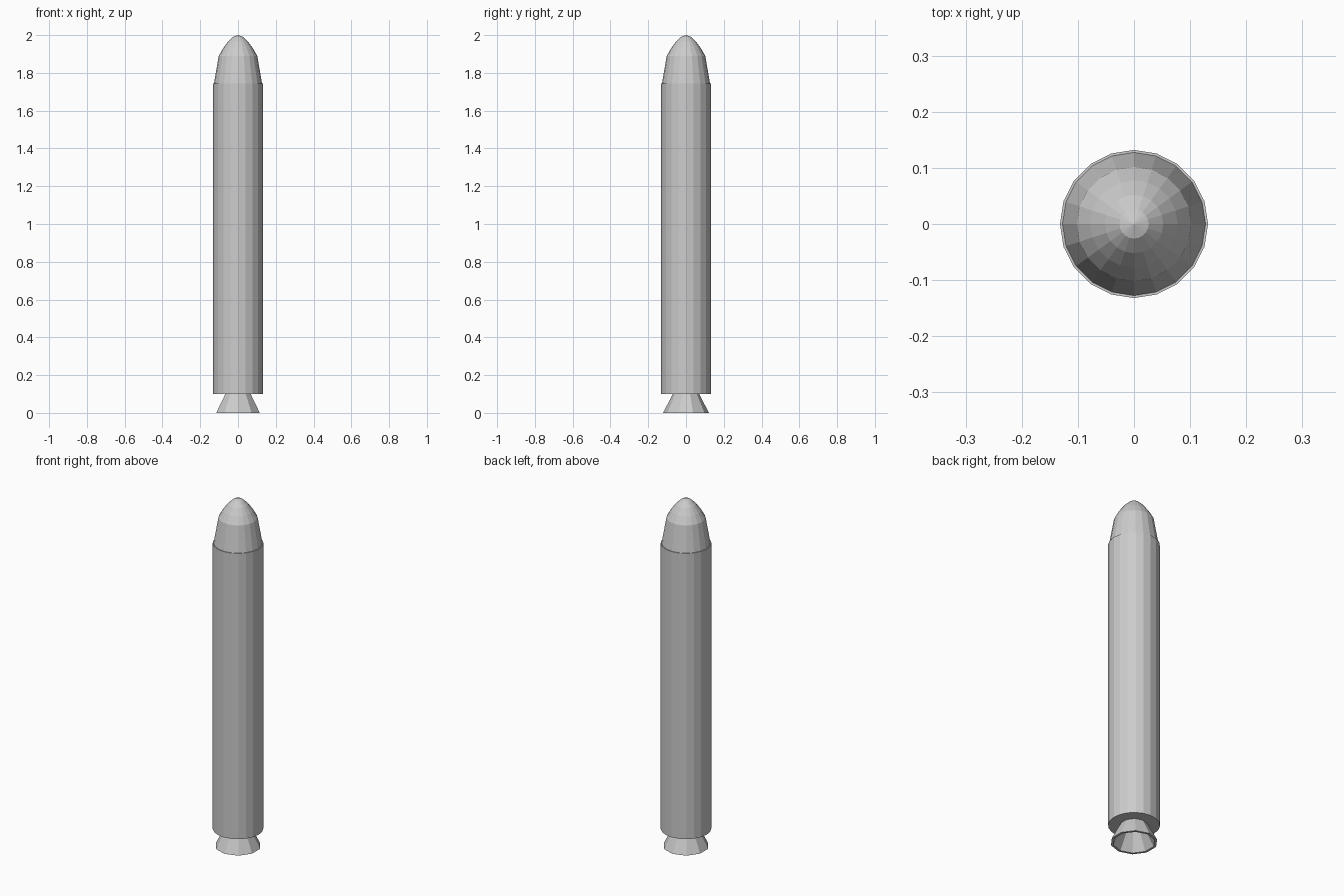
import bpy, bmesh, math

if "Cube" in bpy.data.objects:
    bpy.data.objects.remove(bpy.data.objects["Cube"])


def lathe(name, profile, sides, start=0.0, closed=False):
    """Spin an (r, z) profile around z; r = 0 makes a pole."""
    bm = bmesh.new()
    rings = []
    for r, z in profile:
        if r == 0:
            rings.append([bm.verts.new((0, 0, z))] * sides)
        else:
            angles = [start + 2 * math.pi * i / sides for i in range(sides)]
            rings.append([bm.verts.new((r * math.cos(a), r * math.sin(a), z)) for a in angles])
    pairs = list(zip(rings, rings[1:]))
    if closed:
        pairs.append((rings[-1], rings[0]))
    for low, high in pairs:
        for i in range(sides):
            j = (i + 1) % sides
            quad = [low[i], low[j], high[j], high[i]]
            bm.faces.new(list(dict.fromkeys(quad)))
    bmesh.ops.recalc_face_normals(bm, faces=bm.faces)
    mesh = bpy.data.meshes.new(name)
    bm.to_mesh(mesh)
    bm.free()
    obj = bpy.data.objects.new(name, mesh)
    bpy.context.collection.objects.link(obj)
    return obj


# Long cylindrical body with flat ends
lathe("body", [(0, 0.1), (0.132, 0.1), (0.132, 1.743), (0, 1.743)], 20)

# Tapered nose with a rounded tip, set slightly inside the body edge
lathe("nose_cone", [(0, 1.74), (0.128, 1.74), (0.102, 1.89), (0.078, 1.932),
                    (0.052, 1.967), (0.026, 1.991), (0, 2.0)], 20)

# Flared hollow engine nozzle with ten sides
lathe("engine_nozzle", [(0, 0.105), (0.068, 0.105), (0.121, 0.0),
                        (0.108, 0.0), (0.055, 0.095), (0, 0.095)], 10, math.pi / 2)
